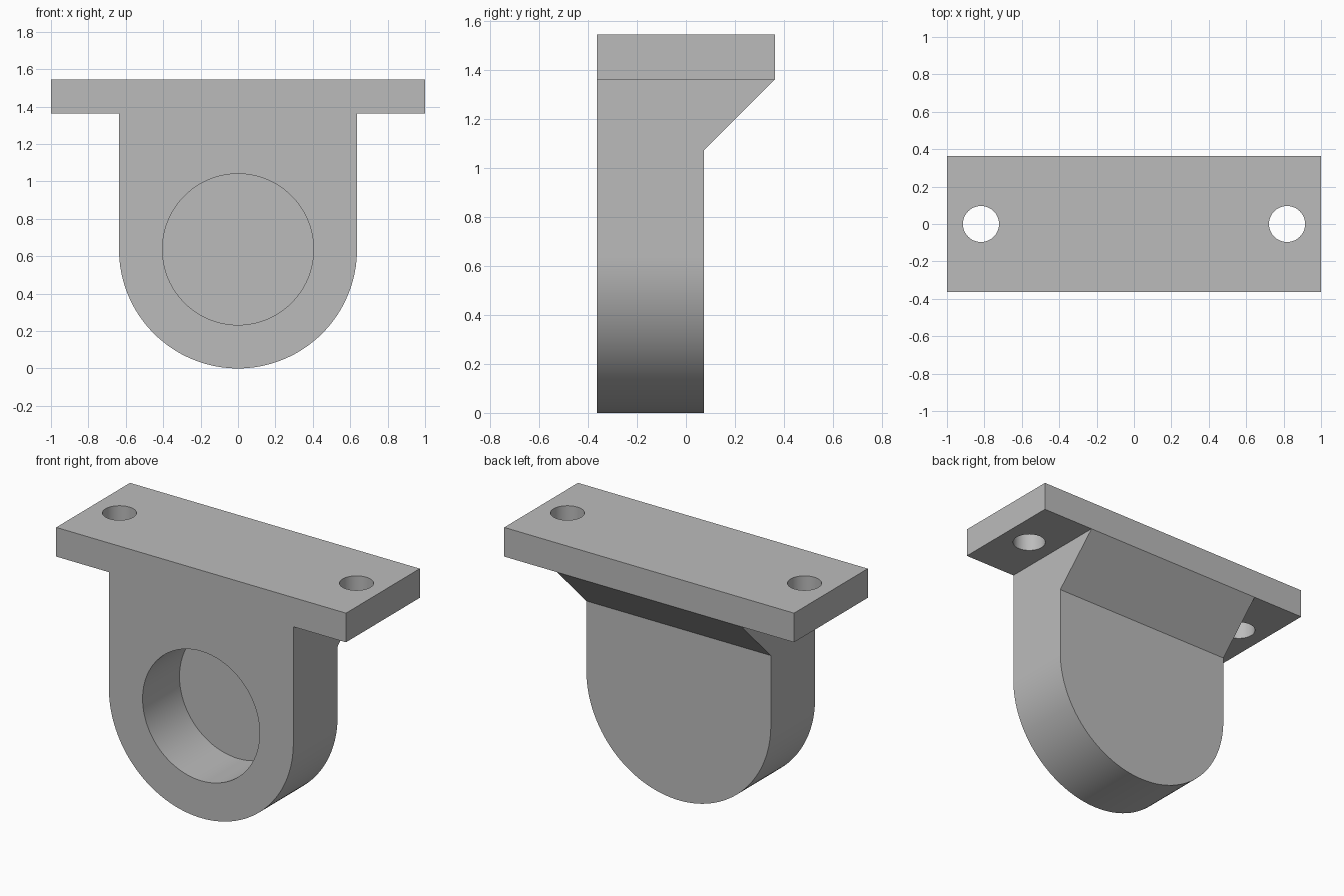
import bpy, bmesh
from math import sin, cos, pi, radians
from mathutils import Vector

if "Cube" in bpy.data.objects:
    bpy.data.objects.remove(bpy.data.objects["Cube"], do_unlink=True)

# Main dimensions
HALF_DEPTH = 0.3636
PLATE_LOW, PLATE_TOP = 1.3636, 1.5455
BODY_R, POCKET_R, HOLE_R = 0.6364, 0.404, 0.0965
BODY_BACK, HOLE_X = 0.0727, 0.8182

grey = bpy.data.materials.new("plain grey")
grey.use_nodes = True
colour = (0.5, 0.5, 0.5, 1)
grey.diffuse_color = colour
grey.node_tree.nodes["Principled BSDF"].inputs["Base Color"].default_value = colour


def prism(name, points, direction):
    """Extrude a closed outline of 3D points into a solid."""
    bm = bmesh.new()
    face = bm.faces.new([bm.verts.new(p) for p in points])
    new = bmesh.ops.extrude_face_region(bm, geom=[face])["geom"]
    verts = [v for v in new if isinstance(v, bmesh.types.BMVert)]
    bmesh.ops.translate(bm, verts=verts, vec=Vector(direction))
    bmesh.ops.recalc_face_normals(bm, faces=bm.faces)
    mesh = bpy.data.meshes.new(name)
    bm.to_mesh(mesh)
    bm.free()
    mesh.materials.append(grey)
    obj = bpy.data.objects.new(name, mesh)
    bpy.context.collection.objects.link(obj)
    return obj


def arc(radius, start, end, steps):
    return [(radius * cos(start + (end - start) * i / steps),
             radius * sin(start + (end - start) * i / steps)) for i in range(steps + 1)]


def cut(target, cutter):
    cutter.hide_render = True
    mod = target.modifiers.new("cut", "BOOLEAN")
    mod.operation, mod.solver, mod.object = "DIFFERENCE", "EXACT", cutter
    bpy.ops.object.select_all(action="DESELECT")
    bpy.context.view_layer.objects.active = target
    target.select_set(True)
    bpy.ops.object.modifier_apply(modifier=mod.name)
    bpy.data.objects.remove(cutter, do_unlink=True)


# Mounting plate and round-bottomed body as one front outline
outline = [(-BODY_R, PLATE_LOW), (-1, PLATE_LOW), (-1, PLATE_TOP),
           (1, PLATE_TOP), (1, PLATE_LOW), (BODY_R, PLATE_LOW)]
outline += [(x, z + BODY_R) for x, z in arc(BODY_R, 0, -pi, 64)]
bracket = prism("mounting_bracket", [(x, -HALF_DEPTH, z) for x, z in outline],
                (0, 2 * HALF_DEPTH, 0))

# Back relief that leaves the sloped brace under the plate
brace_foot = PLATE_LOW - (HALF_DEPTH - BODY_BACK)
relief = [(BODY_BACK, -0.1), (BODY_BACK, brace_foot), (HALF_DEPTH, PLATE_LOW),
          (0.5, PLATE_LOW), (0.5, -0.1)]
cut(bracket, prism("relief_cutter", [(-0.8, y, z) for y, z in relief], (1.6, 0, 0)))

# Blind round pocket in the front
circle = arc(POCKET_R, 0, 2 * pi, 96)[:-1]
cut(bracket, prism("pocket_cutter", [(x, -0.5, z + BODY_R) for x, z in circle], (0, 0.5, 0)))

# Screw holes through the plate
for side in (-1, 1):
    circle = arc(HOLE_R, 0, 2 * pi, 48)[:-1]
    cut(bracket, prism("hole_cutter", [(x + side * HOLE_X, y, 1.2) for x, y in circle],
                       (0, 0, 0.5)))

bpy.ops.object.shade_smooth_by_angle(angle=radians(30))
